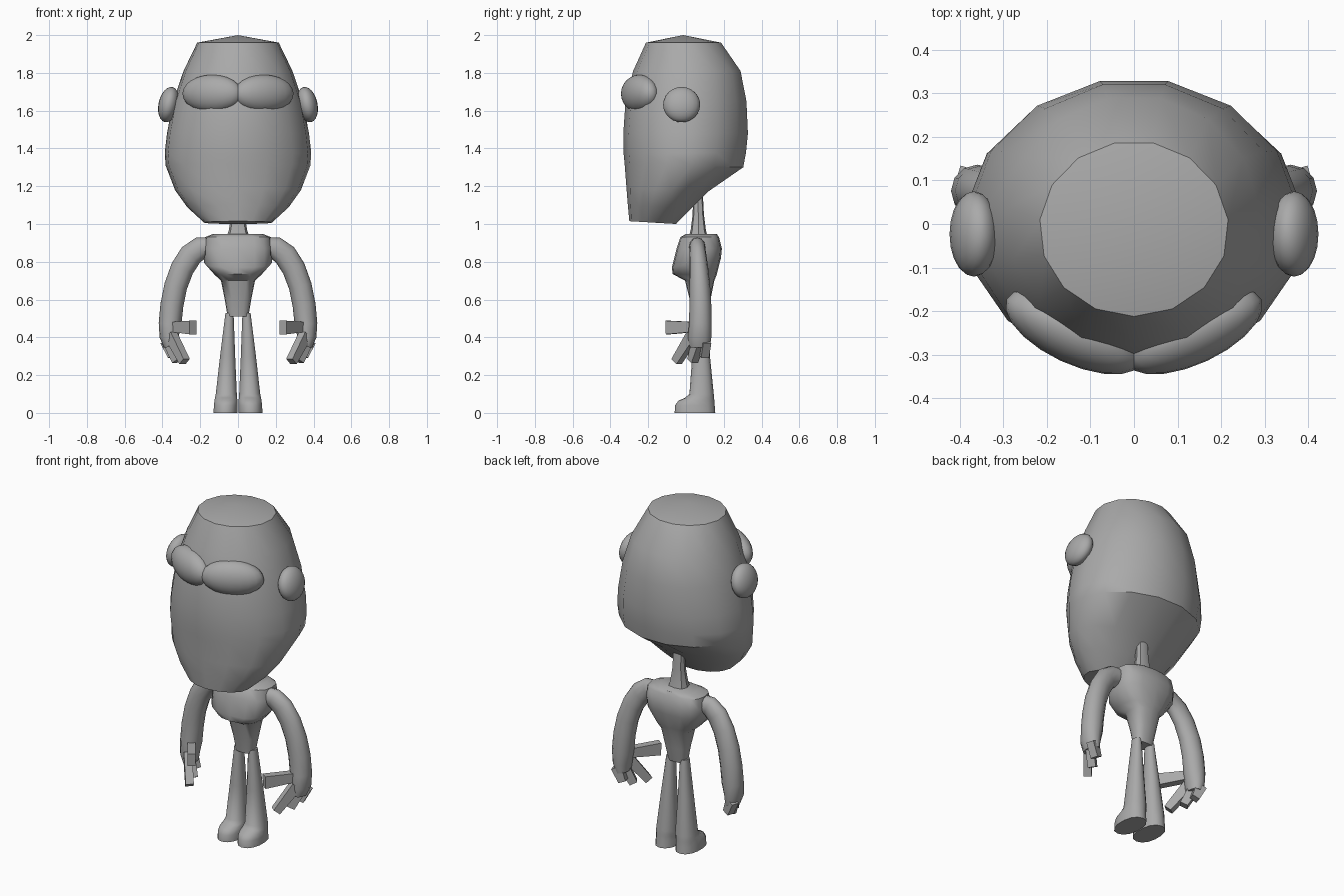
import bpy, bmesh, math
from mathutils import Vector, Matrix

cube = bpy.data.objects.get("Cube")
if cube:
    bpy.data.objects.remove(cube, do_unlink=True)

grey = bpy.data.materials.new("plain grey")
grey.use_nodes = True
colour = (0.4, 0.4, 0.4, 1)
grey.diffuse_color = colour
grey.node_tree.nodes["Principled BSDF"].inputs["Base Color"].default_value = colour


def finish(name, bm, angle=35):
    bmesh.ops.recalc_face_normals(bm, faces=bm.faces)
    mesh = bpy.data.meshes.new(name)
    bm.to_mesh(mesh)
    bm.free()
    mesh.materials.append(grey)
    obj = bpy.data.objects.new(name, mesh)
    bpy.context.collection.objects.link(obj)
    bpy.ops.object.select_all(action="DESELECT")
    obj.select_set(True)
    bpy.context.view_layer.objects.active = obj
    bpy.ops.object.shade_smooth_by_angle(angle=math.radians(angle))
    return obj


def loft(name, rings, sides, power=1.0, apex=None, mirror=1, angle=35, turn=0.0):
    """Skin a run of rounded rings, each given as centre, half-axis u, half-axis v."""
    bm = bmesh.new()
    loops = []
    for c, u, v in rings:
        loop = []
        for i in range(sides):
            a = math.pi / 2 + turn + math.tau * i / sides
            cu = math.copysign(abs(math.cos(a)) ** power, math.cos(a))
            cv = math.copysign(abs(math.sin(a)) ** power, math.sin(a))
            p = Vector(c) + Vector(u) * cu + Vector(v) * cv
            loop.append(bm.verts.new((p.x * mirror, p.y, p.z)))
        loops.append(loop)
    for lo, hi in zip(loops, loops[1:]):
        for i in range(sides):
            j = (i + 1) % sides
            bm.faces.new((lo[i], lo[j], hi[j], hi[i]))
    bm.faces.new(loops[0])
    if apex:
        tip = bm.verts.new(apex)
        for i in range(sides):
            bm.faces.new((loops[-1][i], loops[-1][(i + 1) % sides], tip))
    else:
        bm.faces.new(loops[-1])
    return finish(name, bm, angle)


def section(half_width, front, back, x=0.0):
    """Ring from its front (y, z) and back (y, z) points."""
    (yf, zf), (yb, zb) = front, back
    return ((x, (yf + yb) / 2, (zf + zb) / 2), (half_width, 0, 0),
            (0, (yf - yb) / 2, (zf - zb) / 2))


def level(z, half_width, yf, yb, x=0.0):
    return section(half_width, (yf, z), (yb, z), x)


def ellipsoid(name, centre, radii, tilt, mirror):
    bm = bmesh.new()
    place = (Matrix.Diagonal((mirror, 1, 1, 1)) @ Matrix.Translation(centre) @ tilt
             @ Matrix.Diagonal((*radii, 1)))
    bmesh.ops.create_uvsphere(bm, u_segments=20, v_segments=12, radius=1, matrix=place)
    finish(name, bm, 60)


def bar(name, start, end, size_start, size_end, mirror):
    """Tapered square bar; sizes are (across, height) halves."""
    a, b = Vector(start), Vector(end)
    d = (b - a).normalized()
    side = d.cross(Vector((0, 0, 1))).normalized()
    up = side.cross(d)
    r = math.sqrt(2)
    rings = [(p, side * s[0] * r, up * s[1] * r) for p, s in ((a, size_start), (b, size_end))]
    loft(name, rings, 4, mirror=mirror, turn=math.pi / 4)


# Head: forward jaw, sloping underside, cut-off crown
loft("head", [
    section(0.18, (-0.30, 1.015), (-0.05, 1.0)),
    section(0.27, (-0.308, 1.10), (0.03, 1.08)),
    section(0.335, (-0.315, 1.19), (0.12, 1.17)),
    section(0.385, (-0.325, 1.32), (0.31, 1.30)),
    section(0.39, (-0.33, 1.37), (0.325, 1.38)),
    level(1.48, 0.378, -0.332, 0.335),
    level(1.65, 0.345, -0.32, 0.327),
    level(1.81, 0.29, -0.28, 0.295),
    level(1.96, 0.217, -0.212, 0.19),
], 15, apex=(0, -0.015, 2.0))

# Neck
loft("neck", [level(0.93, 0.06, 0.015, 0.115), level(0.97, 0.048, 0.025, 0.105),
              level(1.05, 0.035, 0.035, 0.095), level(1.24, 0.028, 0.04, 0.085)],
     8, power=0.7)

# Torso: chest overhanging a narrow waist
loft("torso", [
    level(0.51, 0.055, 0.035, 0.11),
    level(0.60, 0.07, 0.02, 0.13),
    level(0.70, 0.09, -0.005, 0.15),
    section(0.125, (-0.07, 0.735), (0.162, 0.73)),
    section(0.18, (-0.075, 0.77), (0.185, 0.82)),
    level(0.87, 0.182, -0.05, 0.19),
    level(0.93, 0.175, -0.03, 0.175),
    level(0.948, 0.13, 0.0, 0.162),
], 16, power=0.75, angle=45)

# Arm stations: x, z, thickness in the bend, thickness front to back, y
ARM = [(0.14, 0.88, 0.05, 0.045, 0.06), (0.20, 0.872, 0.06, 0.042, 0.06),
       (0.25, 0.835, 0.063, 0.045, 0.063), (0.295, 0.765, 0.062, 0.05, 0.068),
       (0.33, 0.67, 0.061, 0.055, 0.073), (0.35, 0.57, 0.061, 0.058, 0.076),
       (0.36, 0.47, 0.06, 0.06, 0.076), (0.365, 0.40, 0.05, 0.062, 0.072),
       (0.358, 0.35, 0.035, 0.055, 0.072)]

for side, s in (("left", 1), ("right", -1)):
    # Eye wrapped round the face, and ear
    ellipsoid(side + "_eye", (0.136, -0.245, 1.69), (0.172, 0.076, 0.1),
              Matrix.Rotation(math.radians(25), 4, "Z"), s)
    ellipsoid(side + "_ear", (0.367, -0.023, 1.632), (0.054, 0.098, 0.095),
              Matrix.Rotation(math.radians(-12), 4, "Y"), s)

    # Arm swept along its bend
    rings = []
    for i, (x, z, thick, deep, y) in enumerate(ARM):
        p, q = ARM[max(i - 1, 0)], ARM[min(i + 1, len(ARM) - 1)]
        run = Vector((q[0] - p[0], 0, q[1] - p[1])).normalized()
        rings.append(((x, y, z), Vector((-run.z, 0, run.x)) * thick, (0, deep, 0)))
    loft(side + "_arm", rings, 12, mirror=s, angle=50)

    # Thumb and three fingers
    bar(side + "_thumb", (0.34, 0.05, 0.455), (0.238, -0.095, 0.452),
        (0.022, 0.026), (0.022, 0.036), s)
    for finger, root, tip in (("first", (0.355, 0.035, 0.41), (0.283, -0.05, 0.272)),
                              ("middle", (0.368, 0.07, 0.39), (0.32, 0.035, 0.275)),
                              ("last", (0.378, 0.105, 0.38), (0.345, 0.095, 0.30))):
        bar(side + "_" + finger + "_finger", root, tip, (0.022, 0.03), (0.022, 0.022), s)

    # Leg flaring into a rounded foot
    loft(side + "_leg", [
        level(0, 0.065, -0.06, 0.155, 0.066),
        level(0.04, 0.064, -0.058, 0.152, 0.065),
        level(0.065, 0.062, -0.04, 0.15, 0.064),
        level(0.08, 0.06, -0.005, 0.149, 0.063),
        level(0.10, 0.057, 0.018, 0.147, 0.062),
        level(0.30, 0.041, 0.033, 0.127, 0.055),
        level(0.53, 0.022, 0.045, 0.105, 0.045),
    ], 14, power=0.9, mirror=s, angle=60)
